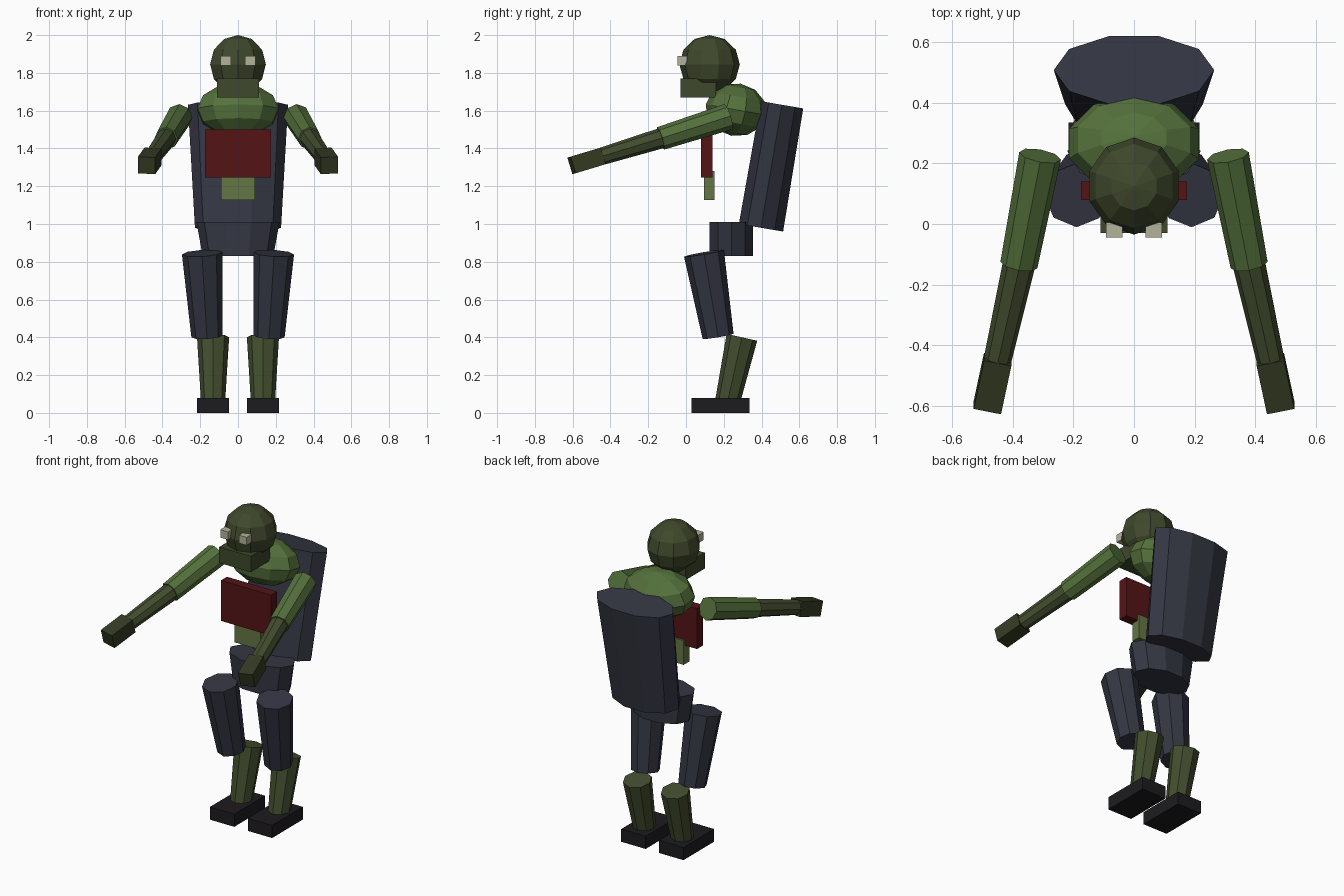
import bpy, bmesh, math
from mathutils import Vector, Matrix

if "Cube" in bpy.data.objects:
    bpy.data.objects.remove(bpy.data.objects["Cube"])


def mat(name, r, g, b):
    m = bpy.data.materials.new(name)
    m.diffuse_color = (r, g, b, 1)
    m.use_nodes = True
    m.node_tree.nodes["Principled BSDF"].inputs["Base Color"].default_value = m.diffuse_color
    return m


SKIN = mat("moss_skin", 0.09, 0.165, 0.045)
HEAD = mat("dark_skin", 0.05, 0.065, 0.025)
FORE = mat("forearm_skin", 0.055, 0.075, 0.027)
HAND = mat("hand_skin", 0.035, 0.043, 0.017)
CLOTH = mat("dark_cloth", 0.034, 0.037, 0.055)
RED = mat("dark_red", 0.09, 0.007, 0.008)
BELLY = mat("belly_green", 0.13, 0.18, 0.06)
EYE = mat("pale_eye", 0.45, 0.45, 0.32)
SHOE = mat("shoe_black", 0.012, 0.011, 0.013)


def finish(bm, name, material):
    bmesh.ops.recalc_face_normals(bm, faces=bm.faces)
    me = bpy.data.meshes.new(name)
    bm.to_mesh(me)
    bm.free()
    me.materials.append(material)
    ob = bpy.data.objects.new(name, me)
    bpy.context.collection.objects.link(ob)
    return ob


def box(name, lo, hi, material):
    lo, hi = Vector(lo), Vector(hi)
    bm = bmesh.new()
    m = Matrix.Translation((lo + hi) / 2) @ Matrix.Diagonal((*(hi - lo), 1))
    bmesh.ops.create_cube(bm, size=1, matrix=m)
    return finish(bm, name, material)


def ball(name, centre, radii, material, tilt=0):
    bm = bmesh.new()
    m = (Matrix.Translation(centre) @ Matrix.Rotation(tilt, 4, 'X')
         @ Matrix.Diagonal((*radii, 1)))
    bmesh.ops.create_uvsphere(bm, u_segments=10, v_segments=6, radius=1, matrix=m)
    return finish(bm, name, material)


def frustum(name, a, b, ra, rb, n, material, phase=0):
    """Elliptical tapered prism from a to b; ra, rb are (side, depth) radii."""
    a, b = Vector(a), Vector(b)
    d = (b - a).normalized()
    v = d.cross(Vector((1, 0, 0))).normalized()
    u = v.cross(d).normalized()
    bm = bmesh.new()
    rings = []
    for c, r in ((a, ra), (b, rb)):
        ring = []
        for i in range(n):
            t = 2 * math.pi * i / n + phase
            ring.append(bm.verts.new(c + u * (r[0] * math.cos(t)) + v * (r[1] * math.sin(t))))
        rings.append(ring)
    for i in range(n):
        j = (i + 1) % n
        bm.faces.new((rings[0][i], rings[0][j], rings[1][j], rings[1][i]))
    bm.faces.new(rings[0])
    bm.faces.new(rings[1])
    return finish(bm, name, material)


# head
ball("head", (0, 0.125, 1.845), (0.155, 0.16, 0.155), HEAD)
box("jaw", (-0.11, -0.03, 1.67), (0.11, 0.16, 1.77), HEAD)

# torso
ball("shoulders", (0, 0.265, 1.605), (0.225, 0.163, 0.14), SKIN, math.radians(-10))
frustum("back_coat", (0, 0.397, 0.98), (0, 0.508, 1.631),
        (0.228, 0.125), (0.265, 0.12), 10, CLOTH)
box("chest_panel", (-0.175, 0.08, 1.245), (0.175, 0.14, 1.50), RED)
box("belly", (-0.09, 0.095, 1.127), (0.09, 0.152, 1.28), BELLY)
frustum("hips", (0, 0.24, 0.83), (0, 0.24, 1.01), (0.187, 0.121), (0.22, 0.121), 10, CLOTH)

# paired parts
for s, side in ((-1, "right"), (1, "left")):
    box(side + "_eye", (s * 0.065 - 0.027, -0.045, 1.84),
        (s * 0.065 + 0.027, 0.005, 1.89), EYE)

    # arm stretched forward
    shoulder = (s * 0.31, 0.225, 1.568)
    elbow = (s * 0.38, -0.135, 1.453)
    wrist = (s * 0.45, -0.447, 1.358)
    tip = (s * 0.484, -0.606, 1.31)
    frustum(side + "_upper_arm", shoulder, elbow, (0.07, 0.07), (0.062, 0.062), 8, SKIN)
    frustum(side + "_forearm", elbow, wrist, (0.054, 0.054), (0.046, 0.046), 8, FORE)
    q = 0.046 * math.sqrt(2)
    frustum(side + "_hand", wrist, tip, (q, q), (q, q), 4, HAND, math.pi / 4)

    # leg
    frustum(side + "_thigh", (s * 0.19, 0.095, 0.845), (s * 0.164, 0.17, 0.405),
            (0.107, 0.107), (0.083, 0.083), 8, CLOTH)
    frustum(side + "_shin", (s * 0.132, 0.296, 0.4), (s * 0.132, 0.22, 0.06),
            (0.085, 0.083), (0.064, 0.066), 8, FORE)
    box(side + "_foot", (s * 0.132 - 0.085, 0.03, 0), (s * 0.132 + 0.085, 0.335, 0.08), SHOE)
